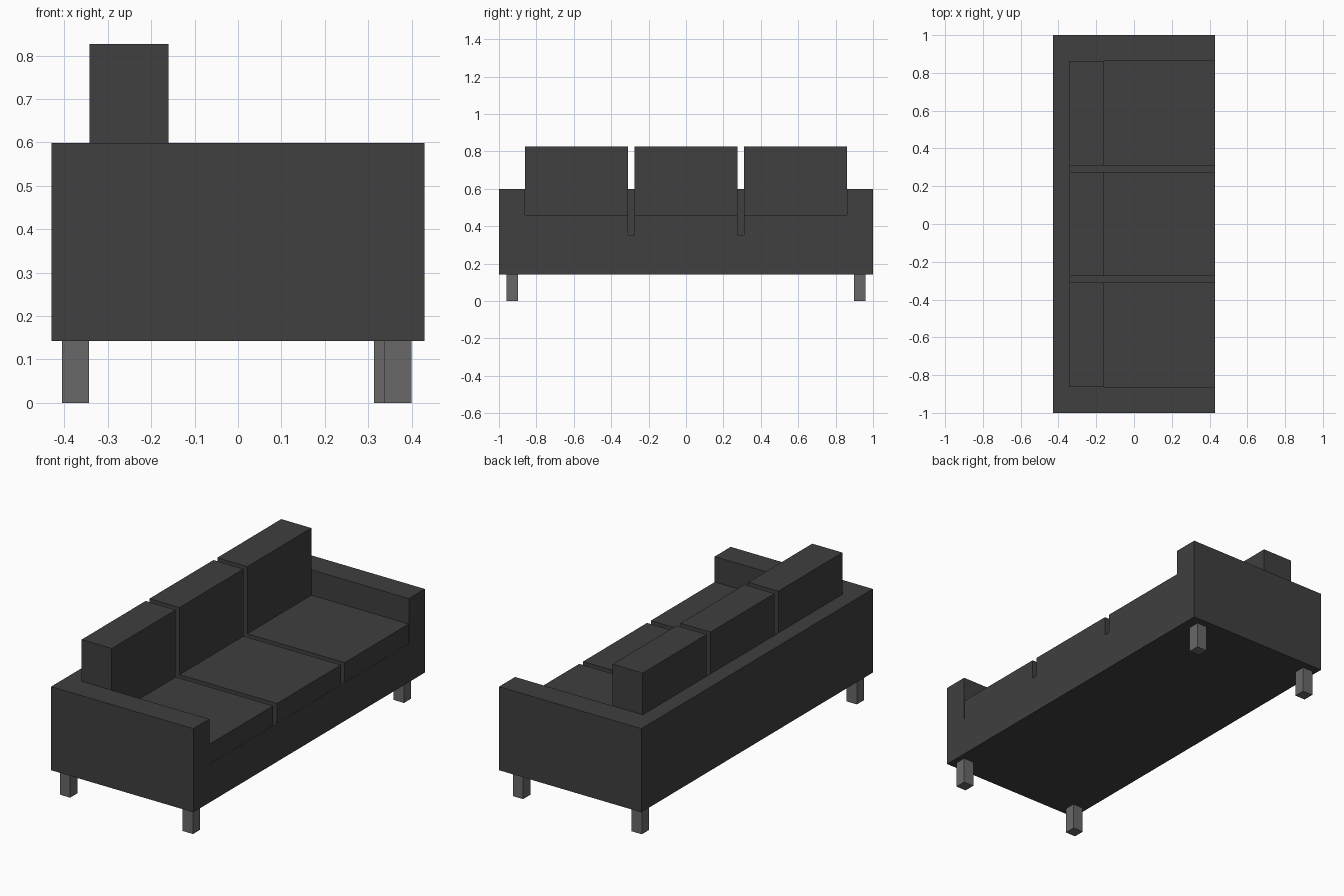
import bpy

if "Cube" in bpy.data.objects:
    bpy.data.objects.remove(bpy.data.objects["Cube"])


def material(name, grey):
    mat = bpy.data.materials.new(name)
    mat.diffuse_color = (grey, grey, grey, 1)
    mat.use_nodes = True
    mat.node_tree.nodes["Principled BSDF"].inputs["Base Color"].default_value = mat.diffuse_color
    return mat


def box(name, low, high, mat=None):
    """Box between two opposite corners."""
    centre = [(a + b) / 2 for a, b in zip(low, high)]
    bpy.ops.mesh.primitive_cube_add(size=1, location=centre)
    obj = bpy.context.object
    obj.name = name
    obj.scale = [b - a for a, b in zip(low, high)]
    bpy.ops.object.transform_apply(location=False, rotation=False, scale=True)
    if mat:
        obj.data.materials.append(mat)
    return obj


fabric = material("dark_fabric", 0.05)
leg_grey = material("leg_grey", 0.14)

HALF_X = 0.43       # half depth
WELL_Y = 0.862      # inner face of the arms
BACK_X = -0.342     # inner face of the backrest
BASE_TOP = 0.352
SEAT_TOP = 0.46

# Frame: one block with the seating well cut out, leaving base, back and arms
frame = box("frame", (-HALF_X, -1, 0.142), (HALF_X, 1, 0.599), fabric)
well = box("well_cutter", (BACK_X, -WELL_Y, BASE_TOP), (0.6, WELL_Y, 0.9))
well.hide_render = True
cut = frame.modifiers.new("seat_well", "BOOLEAN")
cut.operation = "DIFFERENCE"
cut.solver = "EXACT"
cut.object = well
bpy.context.view_layer.objects.active = frame
bpy.ops.object.modifier_apply(modifier=cut.name)
bpy.data.objects.remove(well)

# Three seat cushions with back cushions standing on them
GAP = 0.033
width = (2 * WELL_Y - 2 * GAP) / 3
for i, side in enumerate(("left", "middle", "right")):
    y0 = -WELL_Y + i * (width + GAP)
    y1 = y0 + width
    box(f"seat_cushion_{side}", (BACK_X, y0, BASE_TOP),
        (HALF_X - 0.001, y1, SEAT_TOP), fabric)
    box(f"back_cushion_{side}", (BACK_X, y0, SEAT_TOP),
        (-0.16, y1, 0.827), fabric)

# Square legs; one front leg sits slightly further back
LEG = 0.031
for name, x, y in (("front_leg_left", 0.369, -0.929),
                   ("front_leg_right", 0.344, 0.929),
                   ("rear_leg_left", -0.374, -0.929),
                   ("rear_leg_right", -0.374, 0.929)):
    box(name, (x - LEG, y - LEG, 0), (x + LEG, y + LEG, 0.142), leg_grey)
